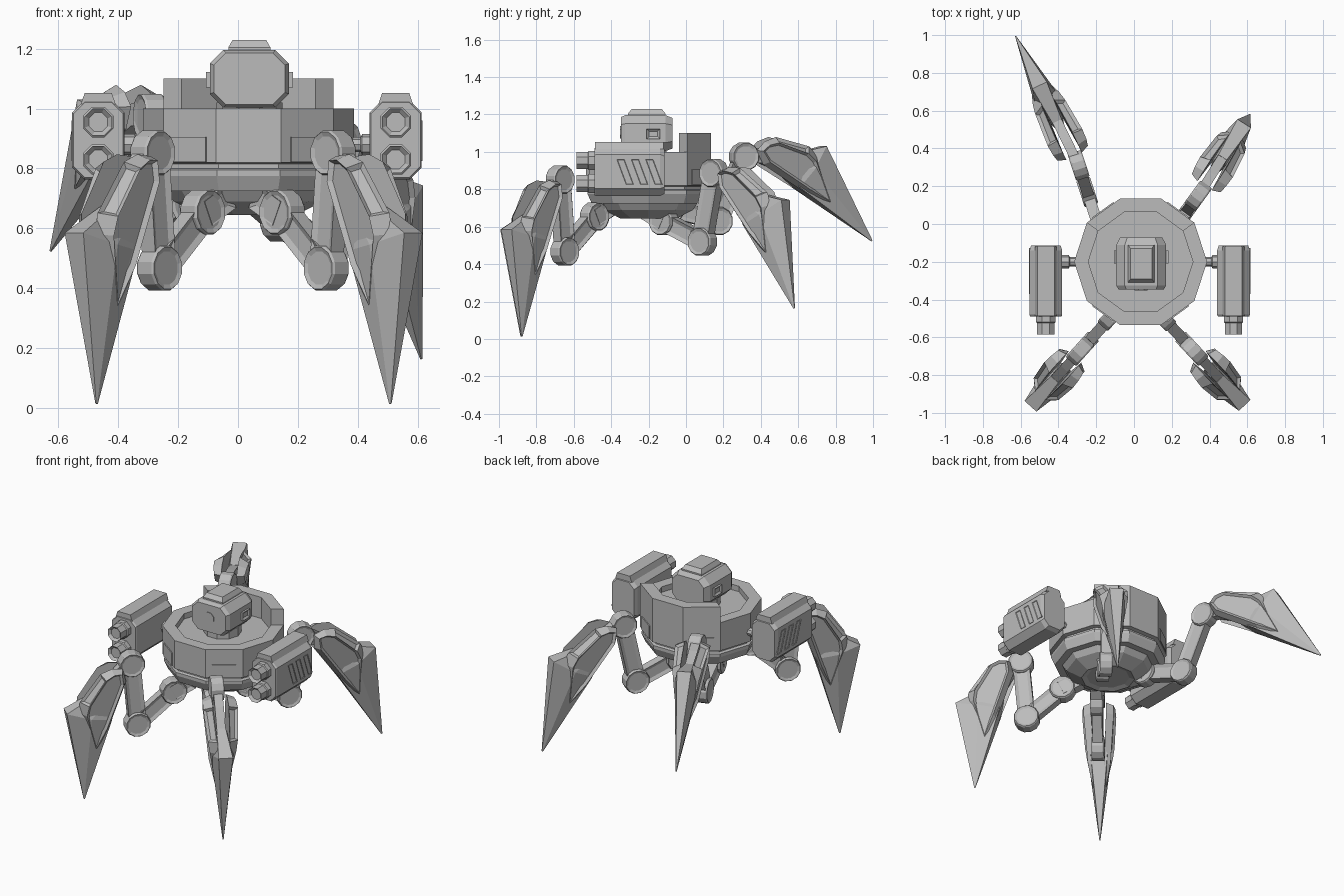
import bpy, bmesh
from math import sin, cos, pi, radians
from mathutils import Matrix, Vector

cube = bpy.data.objects.get("Cube")
if cube:
    bpy.data.objects.remove(cube)

grey = bpy.data.materials.new("plain grey")
grey.use_nodes = True
grey.diffuse_color = (0.5, 0.5, 0.5, 1)
grey.node_tree.nodes["Principled BSDF"].inputs["Base Color"].default_value = (0.5, 0.5, 0.5, 1)

I4 = Matrix.Identity(4)


def loft(name, loops, mat=I4, insets=(), rim=0.012, depth=0.01):
    """Skin matching point loops, cap both ends, recess the listed faces."""
    bm = bmesh.new()
    rows = [[bm.verts.new(mat @ Vector(p)) for p in loop] for loop in loops]
    n = len(rows[0])
    faces = [bm.faces.new(rows[0]), bm.faces.new(rows[-1])]
    for a, b in zip(rows, rows[1:]):
        for i in range(n):
            j = (i + 1) % n
            faces.append(bm.faces.new((a[i], a[j], b[j], b[i])))
    bmesh.ops.recalc_face_normals(bm, faces=bm.faces)
    for i in insets:
        bmesh.ops.inset_region(bm, faces=[faces[i]], thickness=rim, use_even_offset=True)
        bmesh.ops.translate(bm, verts=faces[i].verts, vec=-faces[i].normal * depth)
    mesh = bpy.data.meshes.new(name)
    bm.to_mesh(mesh)
    bm.free()
    mesh.materials.append(grey)
    obj = bpy.data.objects.new(name, mesh)
    bpy.context.collection.objects.link(obj)
    return obj


def ring(n, r, z, start=0.0):
    return [(r * cos(start + 2 * pi * i / n), r * sin(start + 2 * pi * i / n), z) for i in range(n)]


def slab(name, pts, y0, y1, mat=I4, **kw):
    """Outline in x and z, extruded along y."""
    return loft(name, [[(x, y, z) for x, z in pts] for y in (y0, y1)], mat, **kw)


def octagon(w, h, c):
    return [(w, h - c), (w - c, h), (c - w, h), (-w, h - c),
            (-w, c - h), (c - w, -h), (w - c, -h), (w, c - h)]


# Ten-sided hull with a groove, a lower band and a sunken deck
CX, CY = 0.035, -0.2
body = Matrix.Translation((CX, CY, 0))
R, RI = 0.352, 0.277
hull = [(0.16, 0.645), (0.25, 0.69), (0.275, 0.725), (0.32, 0.725), (0.343, 0.775), (0.343, 0.795), (0.325, 0.8),
        (0.325, 0.815), (R, 0.82), (R, 1.0), (RI, 1.0), (RI, 0.965)]
loft("hull", [ring(10, r, z) for r, z in hull], body, insets=[0], rim=0.03)

# Raised wall around the rear three sides
angles = [radians(a) for a in (36, 72, 108, 144)]
arc = [(R * cos(a), R * sin(a)) for a in angles] + [(RI * cos(a), RI * sin(a)) for a in reversed(angles)]
loft("rear_wall", [[(x, y, z) for x, y in arc] for z in (0.96, 1.1)], body)

# Shallow access panels on the hull sides
for a in (54, 126, 234, 306):
    m = body @ Matrix.Rotation(radians(a), 4, 'Z')
    ap = R * cos(pi / 10)
    loft("hull_panel", [[(x, y, z) for y, z in ((-0.07, 0.822), (0.07, 0.822), (0.07, 0.905), (-0.07, 0.905))]
                        for x in (ap - 0.01, ap + 0.006)], m)

# Head
head = Matrix.Translation((CX + 0.003, -0.21, 1.1))
shape = [(-0.138, 0.9), (-0.115, 1.0), (0.1, 1.0), (0.138, 0.85)]
loft("head", [[(x * k, y, z * k) for x, z in octagon(0.132, 0.096, 0.045)] for y, k in shape], head)
loft("head_cap", [[(x * w, y * w, z) for x, y in ((-0.07, -0.1), (0.07, -0.1), (0.07, 0.1), (-0.07, 0.1))]
                  for z, w in ((0.09, 1), (0.105, 1), (0.13, 0.8))], head)
loft("neck", [ring(10, 0.11, z) for z in (-0.15, -0.08)], head)
eye = head @ Matrix.Translation((0, -0.138, 0.005)) @ Matrix.Rotation(pi / 2, 4, 'X')
loft("eye", [ring(8, 0.037, z, pi / 8) for z in (-0.02, 0.004)], eye)
for s in (-1, 1):
    loft("ear", [[(s * x, y, z) for y, z in ((0, -0.03), (0.07, -0.03), (0.07, 0.022), (0, 0.022))]
                 for x in (0.12, 0.145)], head, insets=[1])

# Weapon pods on side arms
for s in (-1, 1):
    pod = Matrix.Translation((0.03 + s * 0.497, 0, 0.895))
    loft("pod", [[(x * k, y, z * k) for x, z in octagon(0.087, 0.132, 0.04)]
                 for y, k in ((-0.49, 0.95), (-0.48, 1), (-0.14, 1), (-0.115, 0.9))], pod)
    slab("pod_ridge", [(-0.058, 0.12), (0.058, 0.12), (0.045, 0.158), (-0.045, 0.158)], -0.487, -0.12, pod)
    for z in (0.06, -0.065):
        m = pod @ Matrix.Translation((0, -0.47, z)) @ Matrix.Rotation(pi / 2, 4, 'X')
        loft("barrel", [ring(8, r, d, pi / 8) for r, d in ((0.055, 0), (0.055, 0.05), (0.049, 0.055), (0.049, 0.115))],
             m, insets=[1], rim=0.014, depth=0.015)
    for y in (-0.37, -0.293, -0.216):
        loft("vent", [[(s * x, y + dy, z) for dy, z in ((0, 0.065), (0.04, 0.065), (0.09, -0.07), (0.05, -0.07))]
                      for x in (0.08, 0.09)], pod, insets=[1], rim=0.006, depth=0.006)
    arm = Matrix.Translation((CX, CY, 0.88)) @ Matrix.Rotation(s * pi / 2, 4, 'Y')
    loft("pod_arm", [ring(8, r, d) for r, d in ((0.025, 0.3), (0.025, 0.375), (0.035, 0.38), (0.035, 0.43))], arm)


# Legs: every leg shares one blade and differs only in pose
def joint(name, m, p, r=0.077, t=0.038):
    disc = m @ Matrix.Translation((p[0], 0, p[1])) @ Matrix.Rotation(pi / 2, 4, 'X')
    loft(name, [ring(12, q, z, pi / 12) for q, z in ((r * 0.93, -t), (r, 0.008 - t), (r, t - 0.008), (r * 0.93, t))],
         disc, insets=[0, 1], rim=0.014, depth=0.006)


def link(name, m, p, q, w, t):
    p, q = Vector(p), Vector(q)
    d = (q - p).normalized() * 0.01
    side = Vector((-d.y, d.x)).normalized() * w
    slab(name, [p - d + side, q + d + side, q + d - side, p - d - side], -t, t, m, insets=[0, 1], rim=0.02)


# Fin outline, with the half-widths of its inner and outer sides
FIN = [(0.03, 0.055), (0.045, 0.12), (0.09, 0.175), (0.29, 0.235), (0.36, 0.22), (0.575, 0.03), (0.42, 0.012), (0.1, 0.01)]
IN = [0.045, 0.046, 0.046, 0.036, 0.03, 0.02, 0.03, 0.045]
OUT = [0.09, 0.098, 0.102, 0.088, 0.078, 0.04, 0.068, 0.09]


def leg(label, knee, azimuth, yaw, hip, elbow, pitch):
    place = Matrix.Translation(knee)
    m = place @ Matrix.Rotation(radians(azimuth), 4, 'Z')
    joint(label + "_hip_joint", m, hip)
    joint(label + "_lower_joint", m, elbow)
    joint(label + "_upper_joint", m, (0, 0))
    link(label + "_lower_link", m, hip, elbow, 0.048, 0.03)
    link(label + "_upper_link", m, elbow, (0, 0), 0.05, 0.03)
    link(label + "_hip_mount", m, (hip[0] - 0.1, hip[1] + 0.05), hip, 0.045, 0.034)

    # Foot blade: x runs from the upper joint to the tip, z points outward
    b = place @ Matrix.Rotation(radians(yaw), 4, 'Z') @ Matrix.Rotation(radians(-pitch), 4, 'Y')
    slab(label + "_blade_bar", [(0, -0.04), (-0.02, 0.05), (0.1, 0.1), (0.32, 0.17), (0.34, 0.06), (0.1, 0.02)],
         -0.026, 0.026, b)
    spike = [[(0.22, 0.14), (0.24, 0.07), (0.25, 0.03)],
             [(0.378, 0.288), (0.37, 0.14), (0.35, 0.015)],
             [(0.884, 0.004), (0.884, 0.0), (0.883, -0.004)]]
    loops = []
    for pts, widths in zip(spike, ((0.026, 0.03, 0.026), (0.042, 0.068, 0.05), (0.002, 0.003, 0.002))):
        loops.append([(x, w, z) for (x, z), w in zip(pts, widths)]
                     + [(x, -w, z) for (x, z), w in reversed(list(zip(pts, widths)))])
    loft(label + "_spike", loops, b)
    for s in (-1, 1):
        inner = [(x, s * w, z) for (x, z), w in zip(FIN, IN)]
        outer = [(0.25 + (x - 0.25) * 0.92, s * w, 0.08 + (z - 0.08) * 0.7) for (x, z), w in zip(FIN, OUT)]
        loft(label + "_fin", [inner, outer], b, insets=[1, 4], rim=0.014, depth=0.014)


FRONT = dict(hip=(-0.25, -0.198), elbow=(-0.034, -0.385), pitch=-71.5)
leg("front_right", (-0.285, -0.673, 0.852), 228, 228, **FRONT)
leg("front_left", (0.318, -0.673, 0.852), 313, 313, **FRONT)
leg("back_left", (0.34, 0.15, 0.887), 54, 57.5, (-0.333, -0.257), (-0.077, -0.367), -54.9)
leg("back_right", (-0.293, 0.31, 0.975), 108, 116, (-0.418, -0.275), (-0.148, -0.345), -30.6)
